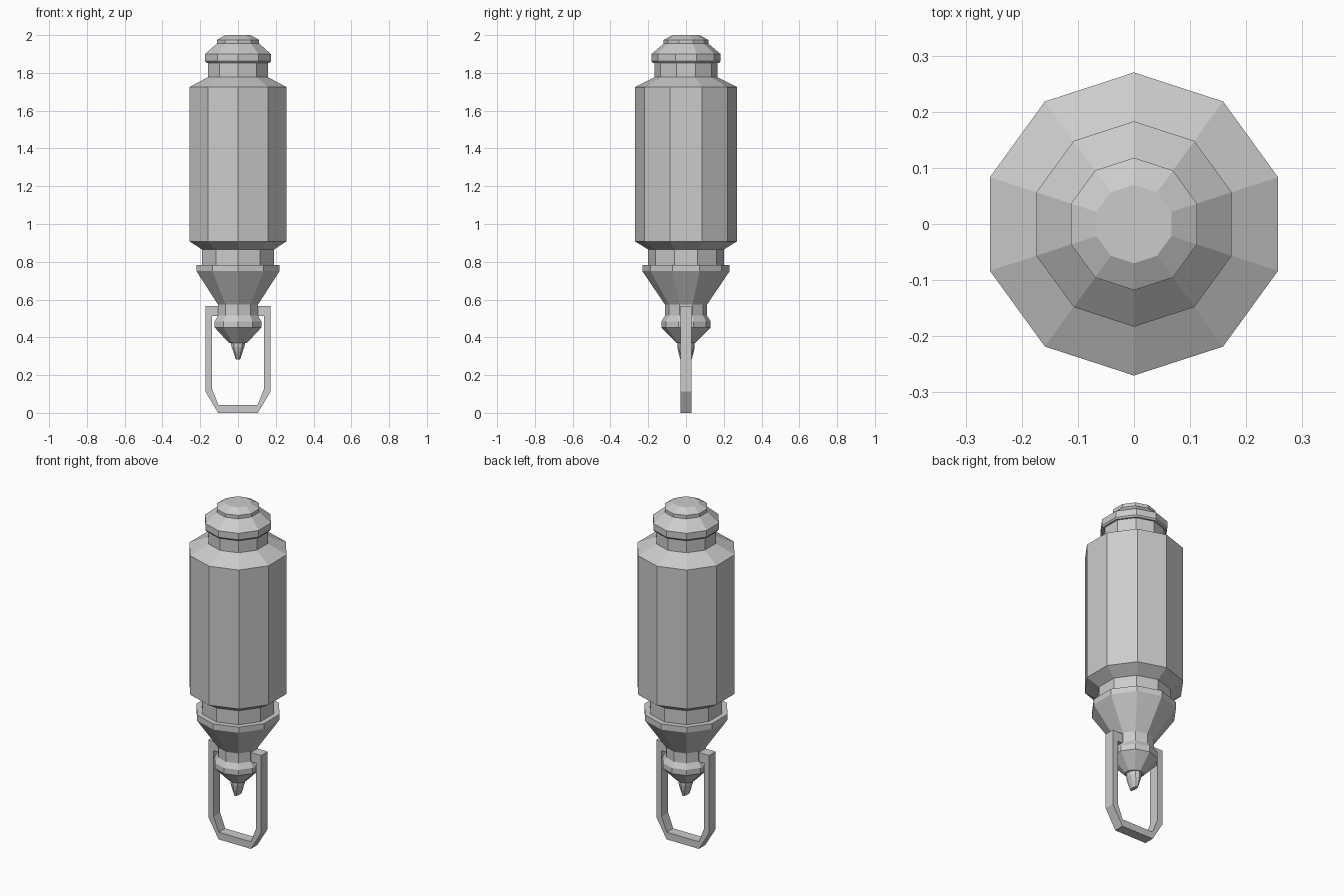
import bpy, bmesh, math

if "Cube" in bpy.data.objects:
    bpy.data.objects.remove(bpy.data.objects["Cube"])

SIDES = 10


def finish(name, bm):
    bmesh.ops.recalc_face_normals(bm, faces=bm.faces)
    mesh = bpy.data.meshes.new(name)
    bm.to_mesh(mesh)
    bm.free()
    obj = bpy.data.objects.new(name, mesh)
    bpy.context.collection.objects.link(obj)
    return obj


def lathe(name, profile):
    """Stack ten-sided rings given as (x radius, y radius, z), capped at both ends."""
    bm = bmesh.new()
    rings = []
    for rx, ry, z in profile:
        angles = [math.pi / 2 + i * math.tau / SIDES for i in range(SIDES)]
        rings.append([bm.verts.new((rx * math.cos(a), ry * math.sin(a), z)) for a in angles])
    for low, high in zip(rings, rings[1:]):
        for i in range(SIDES):
            j = (i + 1) % SIDES
            bm.faces.new((low[i], low[j], high[j], high[i]))
    bm.faces.new(rings[0])
    bm.faces.new(rings[-1])
    return finish(name, bm)


def round_lathe(name, profile):
    return lathe(name, [(r, r, z) for r, z in profile])


# Top cap with stepped button
round_lathe("top_cap", [
    (0.166, 1.775), (0.166, 1.853), (0.176, 1.853), (0.183, 1.862),
    (0.183, 1.9), (0.118, 1.955), (0.118, 1.975), (0.07, 2.0)])

# Main barrel with chamfered ends
round_lathe("barrel", [(0.2, 0.865), (0.27, 0.908), (0.27, 1.725), (0.166, 1.778)])

# Lower collar, funnel and knob
round_lathe("lower_collar", [
    (0.05, 0.37), (0.13, 0.452), (0.13, 0.485), (0.111, 0.515), (0.111, 0.573),
    (0.231, 0.75), (0.231, 0.783), (0.2, 0.783), (0.2, 0.867)])

# Flattened tip
lathe("tip", [
    (0.012, 0.03, 0.283), (0.026, 0.042, 0.325), (0.036, 0.046, 0.35), (0.04, 0.046, 0.375)])

# Hanging loop: flat open band, right half listed and mirrored to the left
outer = [(0.09, 0.567), (0.172, 0.567), (0.172, 0.112), (0.105, 0.0)]
inner = [(0.09, 0.512), (0.137, 0.512), (0.137, 0.125), (0.104, 0.042)]
outer += [(-x, z) for x, z in reversed(outer)]
inner += [(-x, z) for x, z in reversed(inner)]
bm = bmesh.new()
sections = []
for (ox, oz), (ix, iz) in zip(outer, inner):
    sections.append([bm.verts.new(p) for p in (
        (ox, -0.03, oz), (ox, 0.03, oz), (ix, 0.03, iz), (ix, -0.03, iz))])
for a, b in zip(sections, sections[1:]):
    for i in range(4):
        j = (i + 1) % 4
        bm.faces.new((a[i], a[j], b[j], b[i]))
bm.faces.new(sections[0])
bm.faces.new(sections[-1])
finish("hanging_loop", bm)
